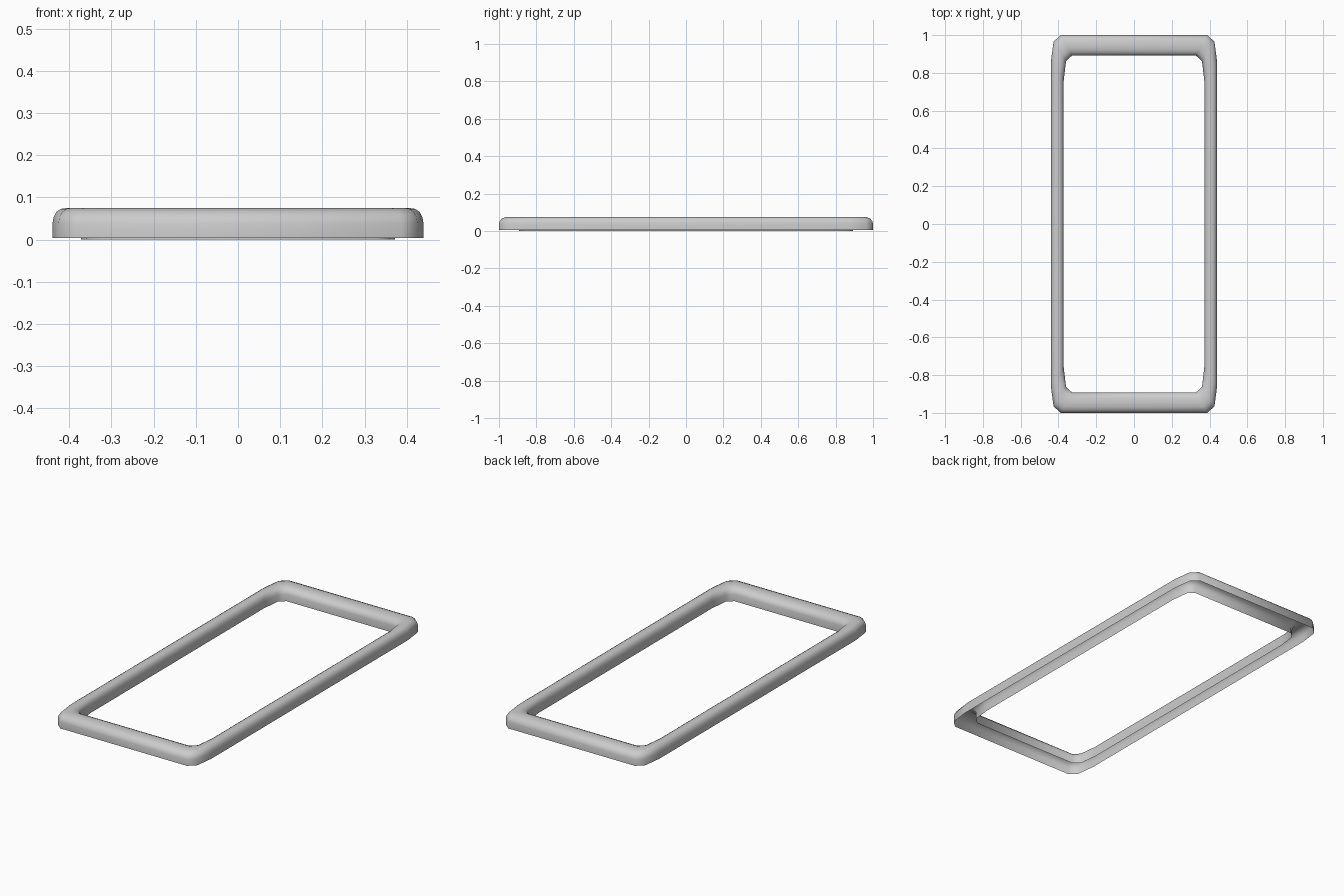
import bpy, bmesh

if "Cube" in bpy.data.objects:
    bpy.data.objects.remove(bpy.data.objects["Cube"])

# Corner paths (one quadrant) of the outer and inner rims
OUTER = [(0.44, 0.86), (0.426, 0.965), (0.388, 1.0)]
INNER = [(0.372, 0.76), (0.36, 0.862), (0.328, 0.892)]

# Arched channel section, open underneath: (outer-to-inner fraction, height)
SECTION = [(0.0, 0.004), (0.0, 0.038), (0.04, 0.053), (0.14, 0.066), (0.3, 0.073),
           (0.5, 0.075), (0.7, 0.073), (0.86, 0.066), (0.96, 0.053), (1.0, 0.038), (1.0, 0.0)]


def full_loop(q):
    """Mirror a quadrant path into a closed counter-clockwise loop."""
    r = q[::-1]
    return (q + [(-x, y) for x, y in r]
            + [(-x, -y) for x, y in q] + [(x, -y) for x, y in r])


# Sweep the section around the rounded rectangle
bm = bmesh.new()
rings = []
for (ox, oy), (ix, iy) in zip(full_loop(OUTER), full_loop(INNER)):
    rings.append([bm.verts.new((ox + (ix - ox) * t, oy + (iy - oy) * t, z))
                  for t, z in SECTION])
for i, a in enumerate(rings):
    b = rings[(i + 1) % len(rings)]
    for j in range(len(SECTION) - 1):
        bm.faces.new((a[j], b[j], b[j + 1], a[j + 1]))

mesh = bpy.data.meshes.new("frame_rim")
bm.to_mesh(mesh)
bm.free()
frame = bpy.data.objects.new("frame_rim", mesh)
bpy.context.collection.objects.link(frame)

# Smooth rounded surface
bpy.context.view_layer.objects.active = frame
frame.select_set(True)
bpy.ops.object.shade_smooth_by_angle(angle=1.05)
